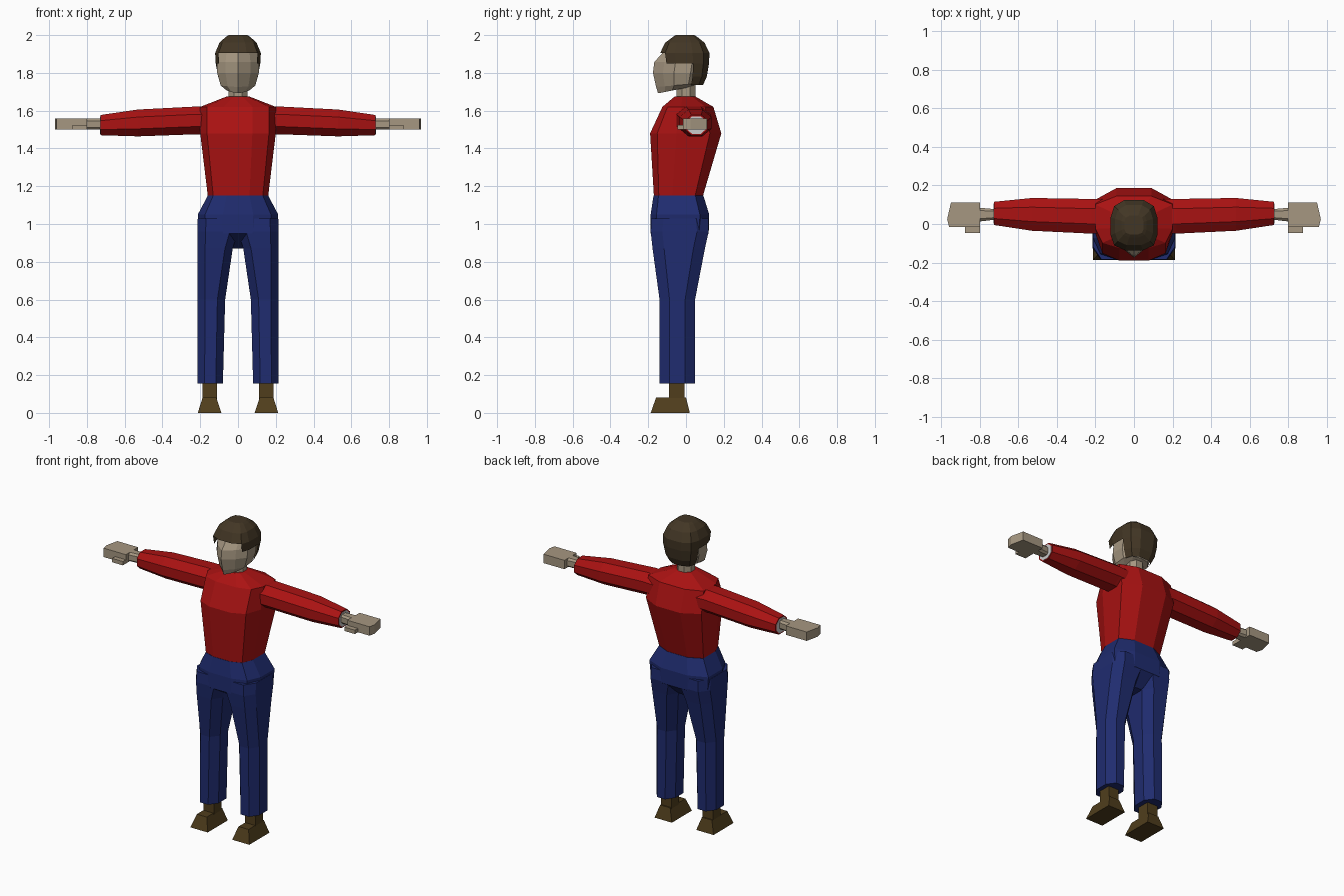
import bpy, bmesh

if "Cube" in bpy.data.objects:
    bpy.data.objects.remove(bpy.data.objects["Cube"])


def material(name, rgb):
    m = bpy.data.materials.new(name)
    m.diffuse_color = (*rgb, 1)
    m.use_nodes = True
    m.node_tree.nodes["Principled BSDF"].inputs["Base Color"].default_value = m.diffuse_color
    return m


RED = material("red_cloth", (0.40, 0.006, 0.006))
BLUE = material("blue_cloth", (0.014, 0.025, 0.16))
SKIN = material("skin", (0.38, 0.31, 0.22))
HAIR = material("hair", (0.055, 0.037, 0.018))
SHOE = material("shoe_leather", (0.08, 0.048, 0.012))


def loft(name, rings, mat=None, skip=None):
    """Skin a list of equal-sized rings, cap both ends, drop faces picked by skip."""
    bm = bmesh.new()
    loops = [[bm.verts.new(p) for p in r] for r in rings]
    n = len(loops[0])
    for a, b in zip(loops, loops[1:]):
        for i in range(n):
            j = (i + 1) % n
            bm.faces.new((a[i], a[j], b[j], b[i]))
    bm.faces.new(loops[0][::-1])
    bm.faces.new(loops[-1])
    bmesh.ops.recalc_face_normals(bm, faces=bm.faces)
    if skip:
        gone = [f for f in bm.faces if skip(f.calc_center_median())]
        bmesh.ops.delete(bm, geom=gone, context='FACES')
    me = bpy.data.meshes.new(name)
    bm.to_mesh(me)
    bm.free()
    ob = bpy.data.objects.new(name, me)
    bpy.context.collection.objects.link(ob)
    if mat:
        me.materials.append(mat)
    return ob


def octagon(u0, u1, v0, v1, c=0.28):
    """Box outline with cut corners."""
    du, dv = (u1 - u0) * c, (v1 - v0) * c
    return [(u0 + du, v0), (u1 - du, v0), (u1, v0 + dv), (u1, v1 - dv),
            (u1 - du, v1), (u0 + du, v1), (u0, v1 - dv), (u0, v0 + dv)]


def body_ring(z, w, y0, y1, profile, tilt=0):
    """Mirrored half profile of (x, y) fractions, scaled to a width and depth."""
    half = [(x * w, y0 + t * (y1 - y0), z + t * tilt) for x, t in profile]
    return half + [(-x, y, h) for x, y, h in reversed(half) if x > 1e-6]


def box_ring(z, x0, x1, y0, y1, s=1):
    return [(s * x, y, z) for x, y in ((x0, y0), (x1, y0), (x1, y1), (x0, y1))]


# Torso and pelvis
BODY = [(.38, 0), (.82, .1), (1, .37), (1, .84), (.45, 1)]
loft("sweater_body", [body_ring(*r, BODY) for r in (
    (1.15, .16, -.17, .09), (1.48, .20, -.19, .187),
    (1.62, .20, -.125, .145), (1.675, .06, -.06, .05))], RED)
loft("trouser_hips", [body_ring(*r, BODY) for r in (
    (.87, .035, -.06, .04), (.95, .205, -.187, .12),
    (1.05, .213, -.187, .123), (1.15, .16, -.172, .092))], BLUE)

# Neck
loft("neck", [[(x, y, z) for x, y in octagon(-.05, .05, -.05, .05)]
              for z in (1.64, 1.76)], SKIN)

# Face with a centre crease
FACE = [(0, 0), (.6, .2), (1, .42), (1, .75), (.6, .95), (0, 1)]
loft("face", [body_ring(*r) for r in (
    (1.692, .06, -.148, .03, FACE, .035), (1.725, .092, -.158, .07, FACE, .02),
    (1.80, .110, -.175, .09, FACE), (1.857, .110, -.168, .10, FACE),
    (1.905, .102, -.125, .10, FACE), (1.95, .08, -.09, .08, FACE))], SKIN)

# Hair cap, open over the face
CAP = [(.38, 0), (.85, .1), (1, .3), (1, .66), (.85, .88), (.42, 1)]
loft("hair", [body_ring(*r, CAP) for r in (
    (1.735, .085, -.10, .09), (1.78, .105, -.11, .11),
    (1.85, .118, -.128, .122), (1.905, .121, -.137, .124),
    (1.96, .098, -.11, .098), (1.99, .065, -.07, .06), (2.0, .05, -.055, .045))],
    HAIR, lambda c: (c.z < 1.84 and c.y < .03) or (c.z < 1.9 and c.y < -.085))

for side, s in (("left", 1), ("right", -1)):
    # Sleeve, cuff end, wrist, hand, thumb
    loft(f"{side}_sleeve", [[(s * x, y, z) for y, z in octagon(*o)] for x, o in (
        (.15, (-.05, .13, 1.475, 1.618)), (.22, (-.05, .13, 1.475, 1.622)),
        (.53, (-.035, .135, 1.464, 1.606)), (.728, (-.005, .115, 1.47, 1.577)))], RED)
    loft(f"{side}_cuff_end", [[(s * x, y, z) for y, z in octagon(.003, .107, 1.477, 1.57)]
                              for x in (.70, .73)])
    loft(f"{side}_wrist", [[(s * x, y, z) for y, z in octagon(y0, y1, 1.50, 1.558, .2)]
                           for x, y0, y1 in ((.70, .025, .075), (.81, .012, .085))], SKIN)
    palm = [(.80, -.015), (.96, -.015), (.97, .025), (.95, .112), (.80, .112)]
    loft(f"{side}_hand", [[(s * x, y, z) for x, y in palm] for z in (1.50, 1.558)], SKIN)
    loft(f"{side}_thumb", [box_ring(z, .80, .877, -.046, 0, s) for z in (1.50, 1.525)], SKIN)

    # Trouser leg
    loft(f"{side}_trouser_leg", [[(s * x, y, z) for x, y in octagon(*o)] for z, o in (
        (.155, (.08, .215, -.14, .048)), (.60, (.068, .215, -.14, .048)),
        (.87, (.028, .215, -.177, .10, .22)), (.96, (.0, .215, -.187, .12, .2)),
        (1.03, (.01, .213, -.185, .118, .22)))], BLUE)

    # Ankle and shoe
    loft(f"{side}_ankle", [box_ring(z, .112, .188, -.09, -.008, s) for z in (.07, .18)], SHOE)
    loft(f"{side}_shoe", [box_ring(0, .088, .213, -.187, .02, s),
                          box_ring(.082, .115, .187, -.158, 0, s)], SHOE)
